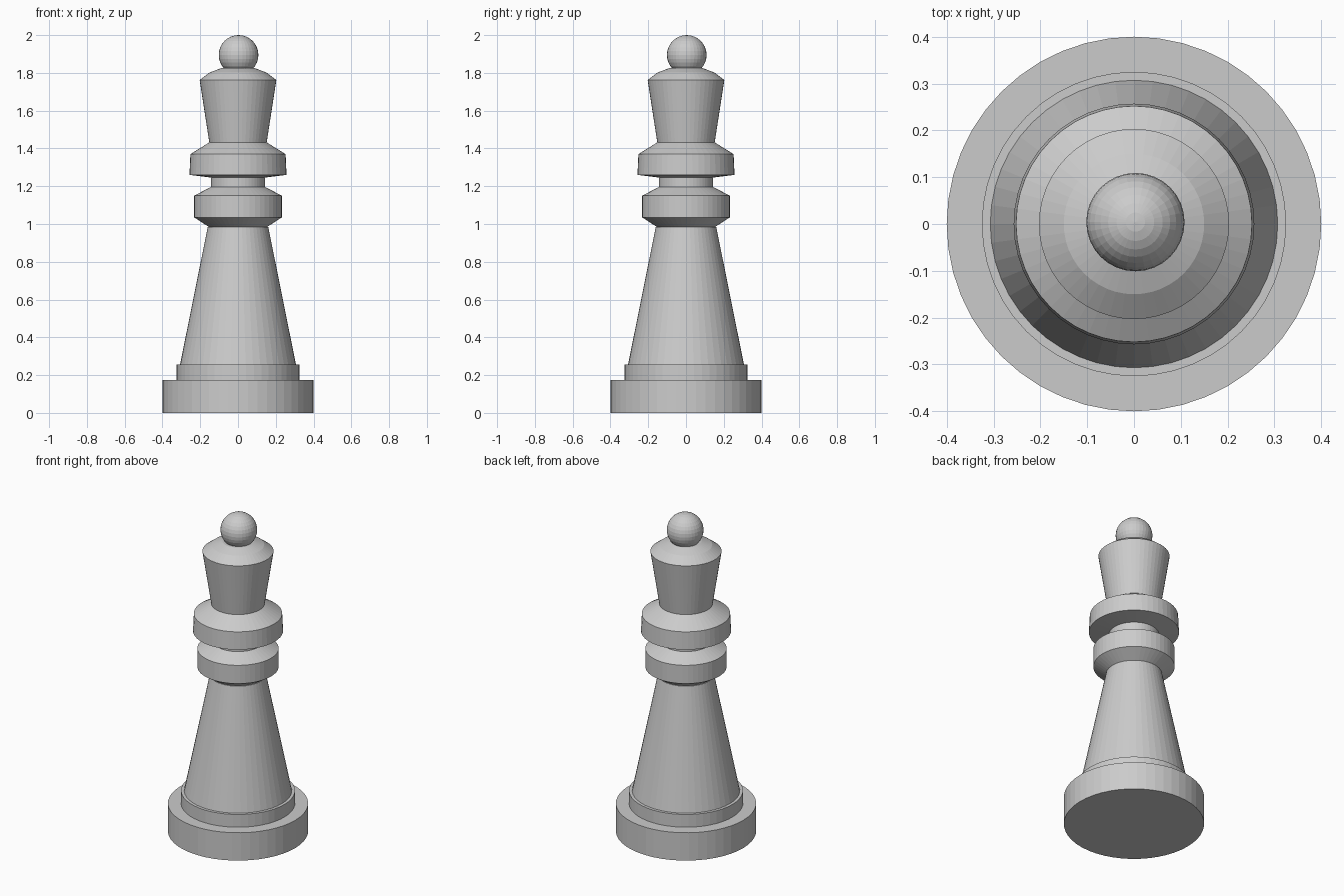
import bpy
import bmesh
from math import cos, sin, tau

cube = bpy.data.objects.get("Cube")
if cube:
    bpy.data.objects.remove(cube, do_unlink=True)

SIDES = 48

grey = bpy.data.materials.new("plain_grey")
grey.use_nodes = True
colour = (0.6, 0.6, 0.6, 1)
grey.diffuse_color = colour
grey.node_tree.nodes["Principled BSDF"].inputs["Base Color"].default_value = colour


def finish(name, bm, location=(0, 0, 0)):
    bmesh.ops.recalc_face_normals(bm, faces=bm.faces)
    mesh = bpy.data.meshes.new(name)
    bm.to_mesh(mesh)
    bm.free()
    mesh.materials.append(grey)
    obj = bpy.data.objects.new(name, mesh)
    obj.location = location
    bpy.context.collection.objects.link(obj)


def turned(name, profile):
    """Closed solid of revolution from (radius, height) points."""
    bm = bmesh.new()
    rings = [[bm.verts.new((r * cos(tau * i / SIDES), r * sin(tau * i / SIDES), z))
              for i in range(SIDES)] for r, z in profile]
    for low, high in zip(rings, rings[1:]):
        for i in range(SIDES):
            j = (i + 1) % SIDES
            bm.faces.new((low[i], low[j], high[j], high[i]))
    bm.faces.new(rings[0])
    bm.faces.new(rings[-1])
    finish(name, bm)


# Stepped foot
turned("base", [(0.4, 0), (0.4, 0.175)])
turned("base_step", [(0.325, 0.175), (0.325, 0.255)])

# Tapered body
turned("body", [(0.307, 0.255), (0.16, 0.985)])

# Two collars with a neck between them
turned("lower_collar", [(0.155, 0.985), (0.232, 1.035), (0.232, 1.15), (0.145, 1.195)])
turned("neck", [(0.143, 1.195), (0.143, 1.246)])
turned("upper_collar", [(0.143, 1.246), (0.257, 1.26), (0.252, 1.37), (0.152, 1.432)])

# Flared head with a shallow domed top
turned("head", [(0.152, 1.432), (0.203, 1.762), (0.15, 1.802), (0.09, 1.825)])

# Ball finial
bm = bmesh.new()
bmesh.ops.create_uvsphere(bm, u_segments=32, v_segments=16, radius=0.105)
finish("finial", bm, (0.003, 0.004, 1.895))
